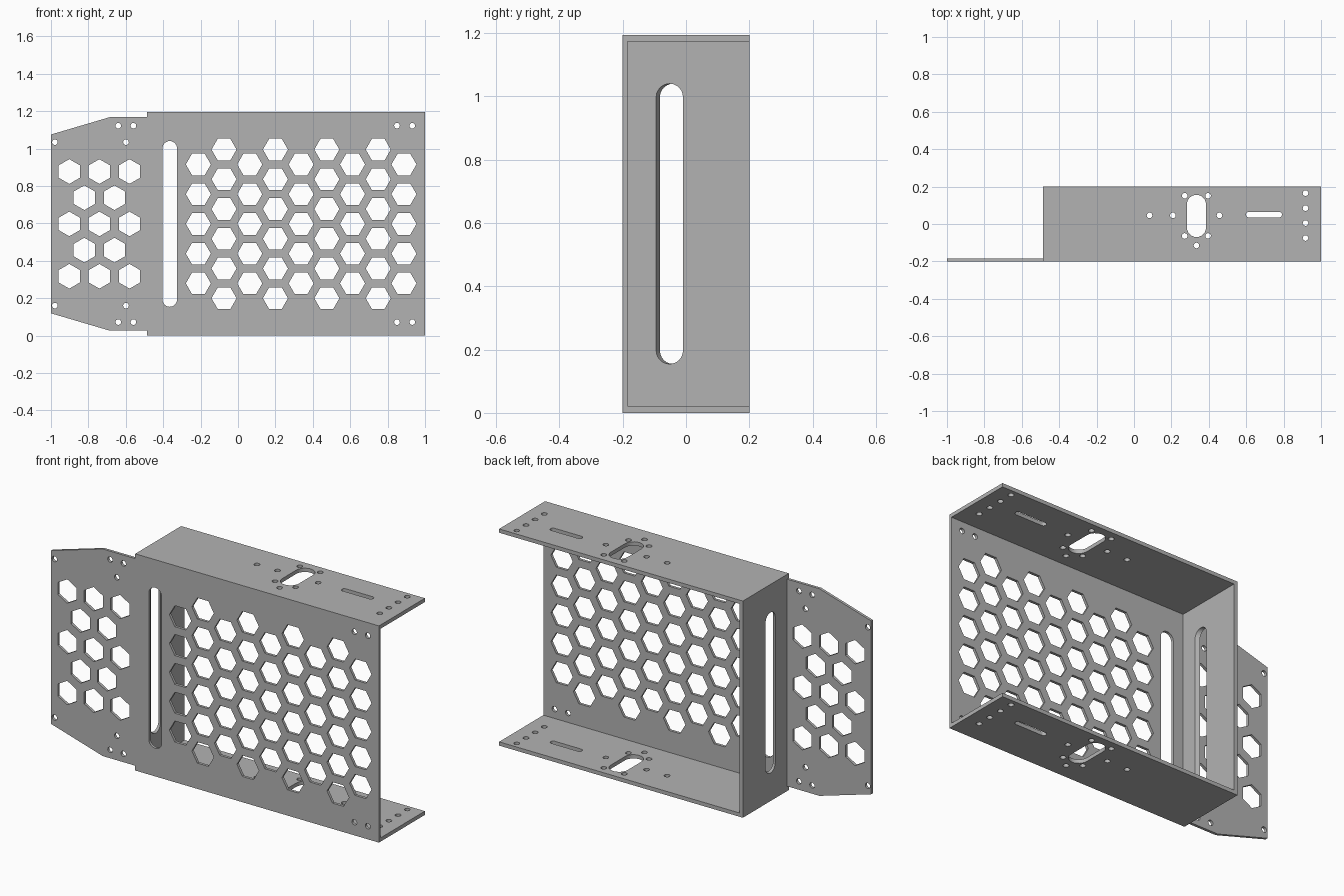
import bpy, bmesh
from math import cos, sin, pi, radians
from mathutils import Matrix, Vector

cube = bpy.data.objects.get("Cube")
if cube:
    bpy.data.objects.remove(cube, do_unlink=True)

grey = bpy.data.materials.new("grey metal")
grey.use_nodes = True
grey.diffuse_color = (0.45, 0.45, 0.45, 1)
grey.node_tree.nodes["Principled BSDF"].inputs["Base Color"].default_value = (0.45, 0.45, 0.45, 1)

# Main dimensions
HEIGHT, MID = 1.195, 0.5975
LEFT, RIGHT = -0.487, 1.0
FRONT, BACK = -0.2, 0.2
SHEET, WALL = 0.015, 0.021
X, Y, Z = Vector((1, 0, 0)), Vector((0, 1, 0)), Vector((0, 0, 1))


def ngon(u, v, r, n=20, turn=0.0):
    return [(u + r * cos(turn + 2 * pi * i / n), v + r * sin(turn + 2 * pi * i / n))
            for i in range(n)]


def slot(u, v, r, half, upright=True, n=12):
    """Stadium outline; half is the distance from the centre to a rounded tip."""
    pts = []
    for side in (1, -1):
        for i in range(n + 1):
            a = pi * i / n
            p = (side * r * cos(a), side * (half - r + r * sin(a)))
            pts.append((u + p[0], v + p[1]) if upright else (u - p[1], v + p[0]))
    return pts


def rect(u0, u1, v0, v1):
    return [(u0, v0), (u1, v0), (u1, v1), (u0, v1)]


def plate(name, outline, holes, u_axis, v_axis, w_axis, offset, thick):
    """Flat sheet with cut-outs, centred at the given offset along w_axis."""
    curve = bpy.data.curves.new(name, "CURVE")
    curve.dimensions, curve.fill_mode, curve.extrude = "2D", "BOTH", thick / 2
    for loop in [outline] + holes:
        sp = curve.splines.new("POLY")
        sp.points.add(len(loop) - 1)
        for pt, (u, v) in zip(sp.points, loop):
            pt.co = (u, v, 0, 1)
        sp.use_cyclic_u = True
    temp = bpy.data.objects.new(name + " profile", curve)
    bpy.context.collection.objects.link(temp)
    deps = bpy.context.evaluated_depsgraph_get()
    mesh = bpy.data.meshes.new_from_object(temp.evaluated_get(deps))
    bpy.data.objects.remove(temp, do_unlink=True)
    basis = Matrix((u_axis, v_axis, w_axis)).transposed().to_4x4()
    mesh.transform(Matrix.Translation(w_axis * offset) @ basis)
    bm = bmesh.new()
    bm.from_mesh(mesh)
    bmesh.ops.remove_doubles(bm, verts=bm.verts, dist=1e-5)
    bmesh.ops.recalc_face_normals(bm, faces=bm.faces)
    bm.to_mesh(mesh)
    bm.free()
    mesh.materials.clear()
    mesh.materials.append(grey)
    obj = bpy.data.objects.new(name, mesh)
    bpy.context.collection.objects.link(obj)
    bpy.ops.object.select_all(action="DESELECT")
    obj.select_set(True)
    bpy.context.view_layer.objects.active = obj
    bpy.ops.object.shade_smooth_by_angle(angle=radians(30))
    return obj


# Front plate: box face with a tapered tab on its right
half_outline = [(RIGHT, MID), (LEFT, MID), (LEFT, 0.571), (-0.685, 0.571), (-1.0, 0.478)]
outline = [(u, MID + v) for u, v in half_outline]
outline += [(u, MID - v) for u, v in reversed(half_outline)]
holes = [slot(-0.365, MID, 0.039, 0.443)]

# Honeycomb of the box face: columns of five and six
for col in range(9):
    count = 6 if col % 2 else 5
    for row in range(count):
        holes.append(ngon(-0.212 + 0.1374 * col, MID + 0.159 * (row - (count - 1) / 2), 0.067, 6))

# Honeycomb of the tab: rows of three and two
for row in range(5):
    count = 2 if row % 2 else 3
    for col in range(count):
        holes.append(ngon(-0.741 + 0.161 * (col - (count - 1) / 2), MID + 0.14 * (row - 2),
                          0.066, 6, pi / 2))

# Screw holes along the upper and lower edges
for side in (1, -1):
    for u in (-0.64, -0.559, 0.85, 0.932):
        holes.append(ngon(u, MID + side * 0.525, 0.015))
    for u in (-0.979, -0.599):
        holes.append(ngon(u, MID + side * 0.437, 0.015))
plate("front_plate", outline, holes, X, Z, -Y, -FRONT - SHEET / 2, SHEET)

# Top and bottom flanges
holes = [slot(0.334, 0.043, 0.051, 0.113), slot(0.695, 0.05, 0.015, 0.096, upright=False)]
holes += [ngon(u, v, 0.015) for u in (0.271, 0.396) for v in (-0.064, 0.151)]
holes += [ngon(u, 0.046, 0.015) for u in (0.083, 0.208, 0.457)]
holes += [ngon(0.917, -0.075 + 0.08 * i, 0.015) for i in range(4)]
holes.append(ngon(0.334, -0.115, 0.015))
for name, z in (("bottom_flange", WALL / 2), ("top_flange", HEIGHT - WALL / 2)):
    plate(name, rect(LEFT, RIGHT, FRONT + SHEET, BACK), holes, X, Y, Z, z, WALL)

# End wall, its long slot cut at a slant
wall = plate("end_wall", rect(FRONT + SHEET, BACK, WALL, HEIGHT - WALL),
             [slot(-0.052, MID, 0.0425, 0.443)], Y, Z, X, LEFT + WALL / 2, WALL)
for v in wall.data.vertices:
    if abs(v.co.y + 0.052) < 0.06 and v.co.x < LEFT + WALL / 2:
        v.co.y += 0.012
